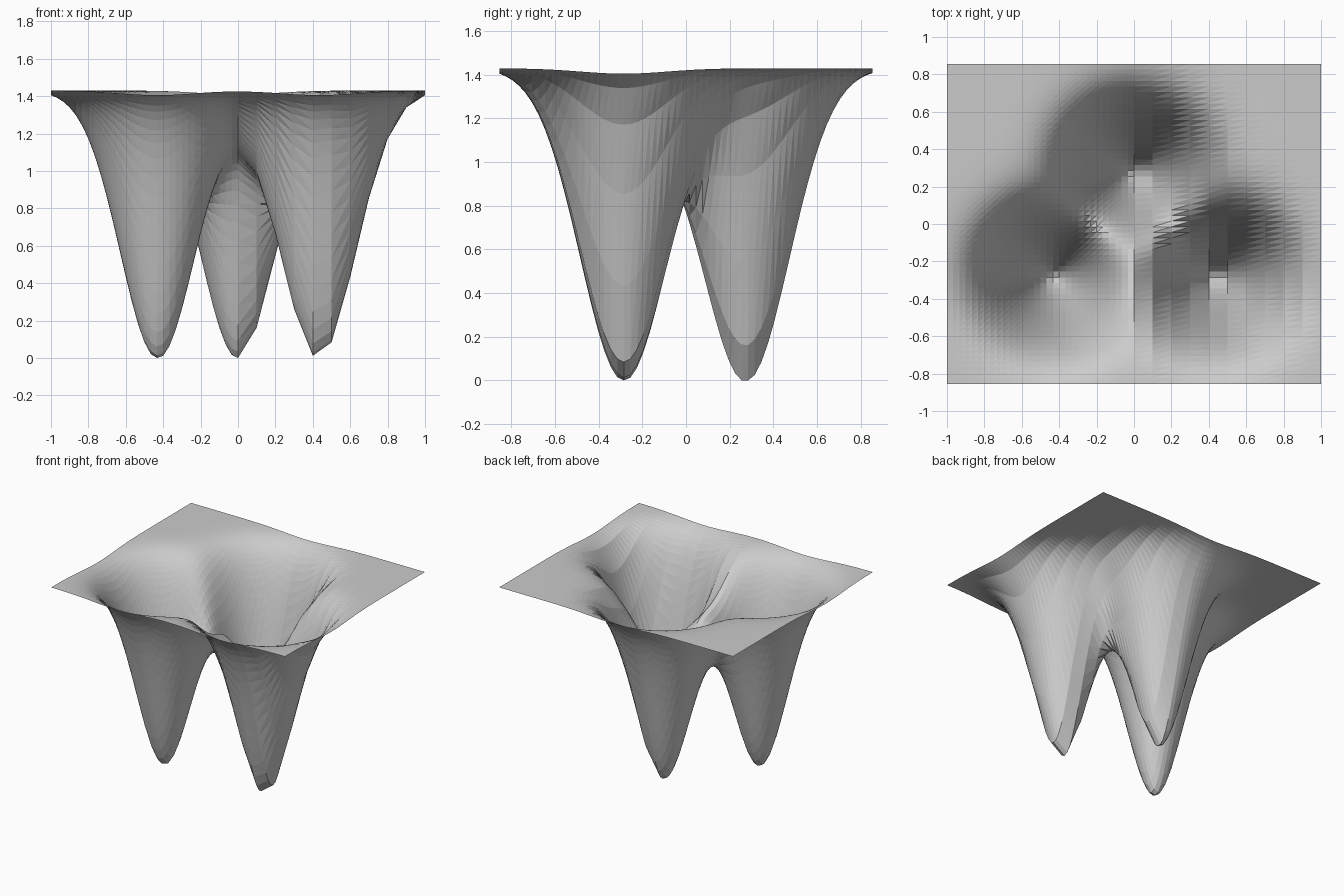
import bpy, bmesh
from math import exp

if "Cube" in bpy.data.objects:
    bpy.data.objects.remove(bpy.data.objects["Cube"])

TOP, SPREAD = 1.43, 0.08
WELLS = [(-0.43, -0.285), (0.0, 0.275), (0.43, -0.285)]


def height(x, y):
    # flat plane minus the sum of three bell-shaped wells
    pull = sum(exp(-((x - a) ** 2 + (y - b) ** 2) / SPREAD) for a, b in WELLS)
    return max(0.0, TOP * (1 - pull))


# Sampling lines: fine on the left half, coarse on the right half
xs = [-1 + i / 30 for i in range(30)] + [i / 10 for i in range(11)]
ROWS = 57
ys = [-0.855 + 1.71 * j / ROWS for j in range(ROWS + 1)]

# Surface sheet with three wells
bm = bmesh.new()
grid = [[bm.verts.new((x, y, height(x, y))) for y in ys] for x in xs]
for left, right in zip(grid, grid[1:]):
    for j in range(ROWS):
        a, b, c, d = left[j], right[j], right[j + 1], left[j + 1]
        bm.faces.new((a, b, c))
        bm.faces.new((a, c, d))

mesh = bpy.data.meshes.new("three_well_surface")
bm.to_mesh(mesh)
bm.free()
sheet = bpy.data.objects.new("three_well_surface", mesh)
bpy.context.collection.objects.link(sheet)
